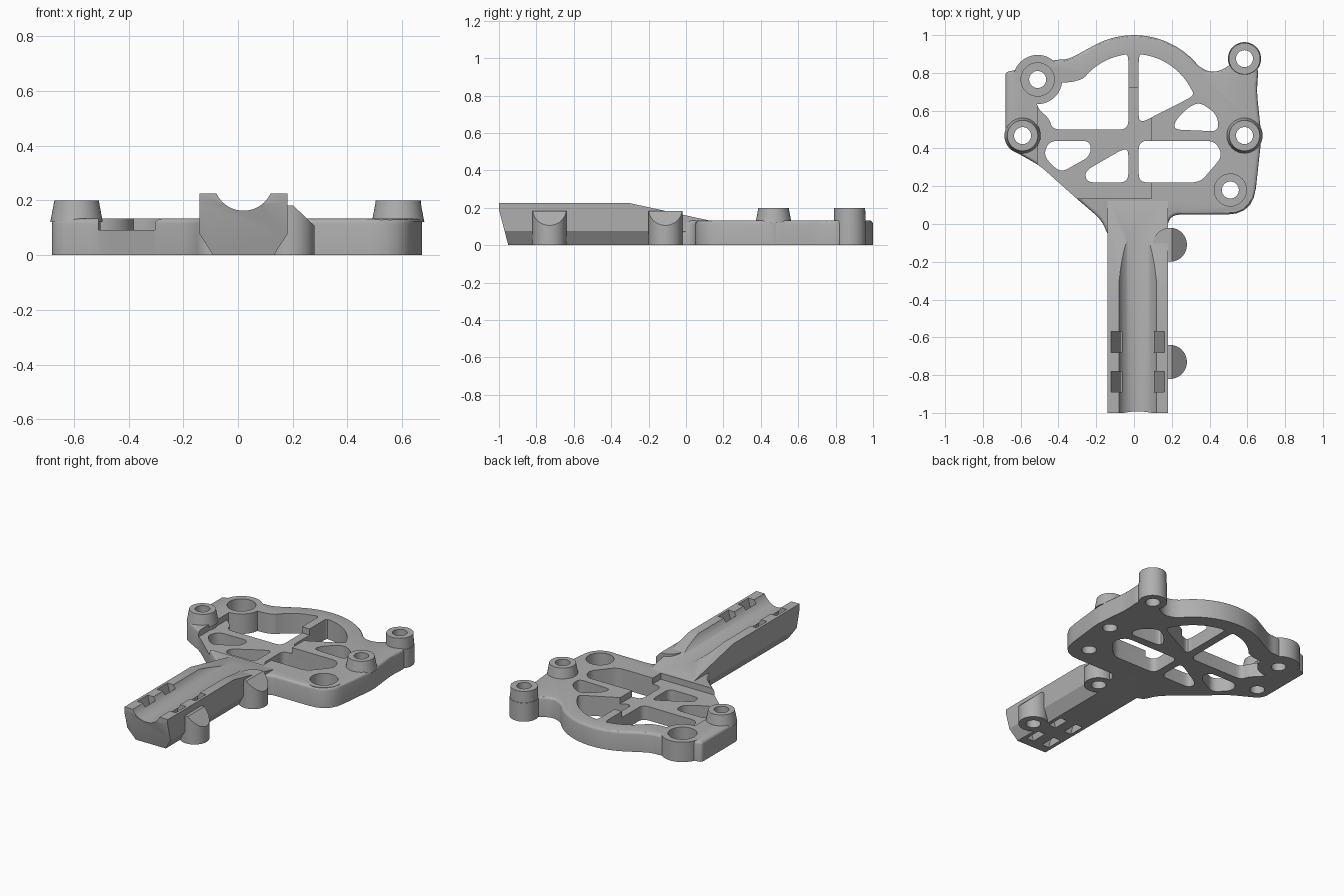
import bpy, bmesh, math
from mathutils import Vector, Matrix

cube = bpy.data.objects.get("Cube")
if cube:
    bpy.data.objects.remove(cube, do_unlink=True)

grey = bpy.data.materials.new("plain_grey")
grey.use_nodes = True
grey.diffuse_color = (0.43, 0.43, 0.43, 1)
grey.node_tree.nodes["Principled BSDF"].inputs["Base Color"].default_value = grey.diffuse_color


def finish(name, bm):
    bmesh.ops.recalc_face_normals(bm, faces=bm.faces)
    mesh = bpy.data.meshes.new(name)
    bm.to_mesh(mesh)
    bm.free()
    mesh.materials.append(grey)
    obj = bpy.data.objects.new(name, mesh)
    bpy.context.collection.objects.link(obj)
    return obj


def rounded(points, radius):
    """Round polygon corners; a third value on a point overrides the radius."""
    out, n = [], len(points)
    for i, p in enumerate(points):
        r = p[2] if len(p) > 2 else radius
        here = Vector(p[:2])
        ends = []
        for q in (points[i - 1], points[(i + 1) % n]):
            d = Vector(q[:2]) - here
            ends.append(here + d.normalized() * min(r, d.length * 0.45))
        for k in range(6):
            t = k / 5
            out.append(ends[0] * (1 - t) ** 2 + here * 2 * t * (1 - t) + ends[1] * t * t)
    return out


def arc(cx, cy, r, start, end, n=10):
    angles = [math.radians(start + (end - start) * i / n) for i in range(n + 1)]
    return [(cx + r * math.cos(a), cy + r * math.sin(a)) for a in angles]


def prism(name, points, low, high, axis="z", bevel=0):
    """Extrude a 2D outline along an axis."""
    place = {"z": lambda a, b, c: (a, b, c), "x": lambda a, b, c: (c, a, b),
             "y": lambda a, b, c: (a, c, b)}[axis]
    bm = bmesh.new()
    face = bm.faces.new([bm.verts.new(place(p[0], p[1], low)) for p in points])
    moved = bmesh.ops.extrude_face_region(bm, geom=[face])["geom"]
    verts = [v for v in moved if isinstance(v, bmesh.types.BMVert)]
    bmesh.ops.translate(bm, verts=verts, vec=place(0, 0, high - low))
    if bevel:
        top = [e for e in bm.edges if all(v in verts for v in e.verts)]
        bmesh.ops.bevel(bm, geom=top, offset=bevel, segments=3, profile=0.5, affect="EDGES")
    return finish(name, bm)


def cylinder(name, x, y, low, high, r, r_top=None):
    bm = bmesh.new()
    bmesh.ops.create_cone(bm, cap_ends=True, segments=48, radius1=r, radius2=r_top or r,
                          depth=high - low, matrix=Matrix.Translation((x, y, (low + high) / 2)))
    return finish(name, bm)


def boolean(target, tool, operation="DIFFERENCE", keep=False):
    mod = target.modifiers.new("cut", "BOOLEAN")
    mod.operation, mod.object, mod.solver = operation, tool, "EXACT"
    bpy.context.view_layer.objects.active = target
    bpy.ops.object.modifier_apply(modifier=mod.name)
    if not keep:
        bpy.data.objects.remove(tool, do_unlink=True)


# Mounting plate with a softened upper rim
outline = arc(0, 0.56, 0.44, 38, 122, 16) + [
    (-0.35, 0.87), (-0.42, 0.87), (-0.6, 0.82), (-0.68, 0.805, 0.02), (-0.68, 0.41),
    (-0.5, 0.31), (-0.31, 0.14), (-0.17, 0.02), (-0.13, -0.08), (0.17, -0.08),
    (0.185, 0.05, 0.06), (0.63, 0.05, 0.14), (0.675, 0.46), (0.65, 0.7), (0.66, 0.84),
    (0.56, 0.88), (0.46, 0.81), (0.4, 0.805)]
plate = prism("mounting_plate", rounded(outline, 0.05), 0, 0.133, bevel=0.018)

# Lightening windows
windows = [
    [(-0.03, 0.5), (-0.03, 0.9)] + arc(0, 0.56, 0.34, 100, 142)
    + [(-0.33, 0.75), (-0.4, 0.75), (-0.53, 0.7), (-0.51, 0.61), (-0.45, 0.56), (-0.43, 0.5)],
    [(0.025, 0.53), (0.32, 0.68)] + arc(0, 0.56, 0.34, 28, 80) + [(0.025, 0.9)],
    [(0.21, 0.5), (0.22, 0.55), (0.29, 0.62), (0.35, 0.645), (0.44, 0.58), (0.45, 0.49)],
    [(-0.45, 0.44), (-0.23, 0.44), (-0.23, 0.36), (-0.39, 0.27), (-0.48, 0.36)],
    [(-0.03, 0.4), (-0.03, 0.22), (-0.25, 0.22), (-0.26, 0.28), (-0.07, 0.39)],
    [(0.025, 0.44), (0.43, 0.44), (0.47, 0.36), (0.35, 0.22), (0.025, 0.22)]]
for pts in windows:
    boolean(plate, prism("window_cutter", rounded(pts, 0.045), -0.1, 0.4))

# Shallow recess across the middle ribs
recess = [(-0.51, 0.135), (0.092, 0.135), (0.092, 0.72), (-0.51, 0.72)]
boolean(plate, prism("recess_cutter", recess, 0.092, 0.4))

# Bosses: name, x, y, base radius, top radius, top height, counterbore radius
bosses = [
    ("rear_right_socket", -0.51, 0.765, 0.13, 0.13, 0.133, 0.088),
    ("front_left_socket", 0.51, 0.18, 0.12, 0.12, 0.133, 0.085),
    ("right_post", -0.59, 0.468, 0.096, 0.081, 0.2, 0),
    ("left_post", 0.585, 0.468, 0.096, 0.081, 0.2, 0),
    ("rear_left_post", 0.585, 0.875, 0.085, 0.083, 0.2, 0)]
for name, x, y, r, r_top, top, bore in bosses:
    if r == r_top:
        boss = cylinder(name, x, y, 0, top, r)
    else:
        boss = cylinder(name, x, y, 0.12, top, r, r_top)
        boolean(boss, cylinder("boss_foot", x, y, 0, 0.125, 0.088), "UNION")
    cutters = [cylinder("hole_cutter", x, y, -0.1, 0.4, 0.045)]
    if bore:
        cutters.append(cylinder("bore_cutter", x, y, 0.05, 0.4, bore))
    for cutter in cutters:
        boolean(plate, cutter, keep=True)
        boolean(boss, cutter)

# Handle: side silhouette crossed with the channelled end section
side = [(-1, 0.225), (-0.3, 0.225), (0.13, 0.131), (0.13, 0.004), (0.1, 0), (-0.95, 0), (-1, 0.19)]
handle = prism("handle", side, -0.3, 0.3, "x")
section = [(0.18, 0.3), (0.18, 0.075), (0.13, -0.001), (-0.09, -0.001), (-0.14, 0.075), (-0.14, 0.3)]
section += arc(0.02, 0.271, 0.109, 170, 370, 28)
boolean(handle, prism("handle_section", section, -1.1, 0.3, "y"), "INTERSECT")

# Side pegs with sloped tops and blind holes underneath
pegs = []
for name, y in (("rear_peg", -0.11), ("front_peg", -0.73)):
    peg = cylinder(name, 0.19, y, 0, 0.182, 0.09)
    boolean(peg, prism("slope_cutter", [(0.2, 0.183), (0.3, 0.087), (0.4, 0.3), (0.2, 0.3)],
                       y - 0.2, y + 0.2, "y"))
    hole = cylinder("peg_hole_cutter", 0.19, y, -0.1, 0.1, 0.045)
    for part in (plate, handle):
        boolean(part, hole, keep=True)
    boolean(peg, hole)
    pegs.append(peg)

# Strap slots leaning inward toward the underside
for y in (-0.68, -0.89):
    for s in (-1, 1):
        slot = [(0.02 + s * a, z) for a, z in
                ((0.096, 0.25), (0.148, 0.25), (0.075, -0.05), (0.023, -0.05))]
        cutter = prism("slot_cutter", slot, y, y + 0.11, "y")
        boolean(pegs[1], cutter, keep=True)
        boolean(handle, cutter)

# Smooth the curved walls, keep crisp edges
for obj in bpy.context.collection.objects:
    if obj.type == "MESH" and grey.name in obj.data.materials:
        bpy.ops.object.select_all(action="DESELECT")
        obj.select_set(True)
        bpy.context.view_layer.objects.active = obj
        bpy.ops.object.shade_smooth_by_angle(angle=math.radians(30))
